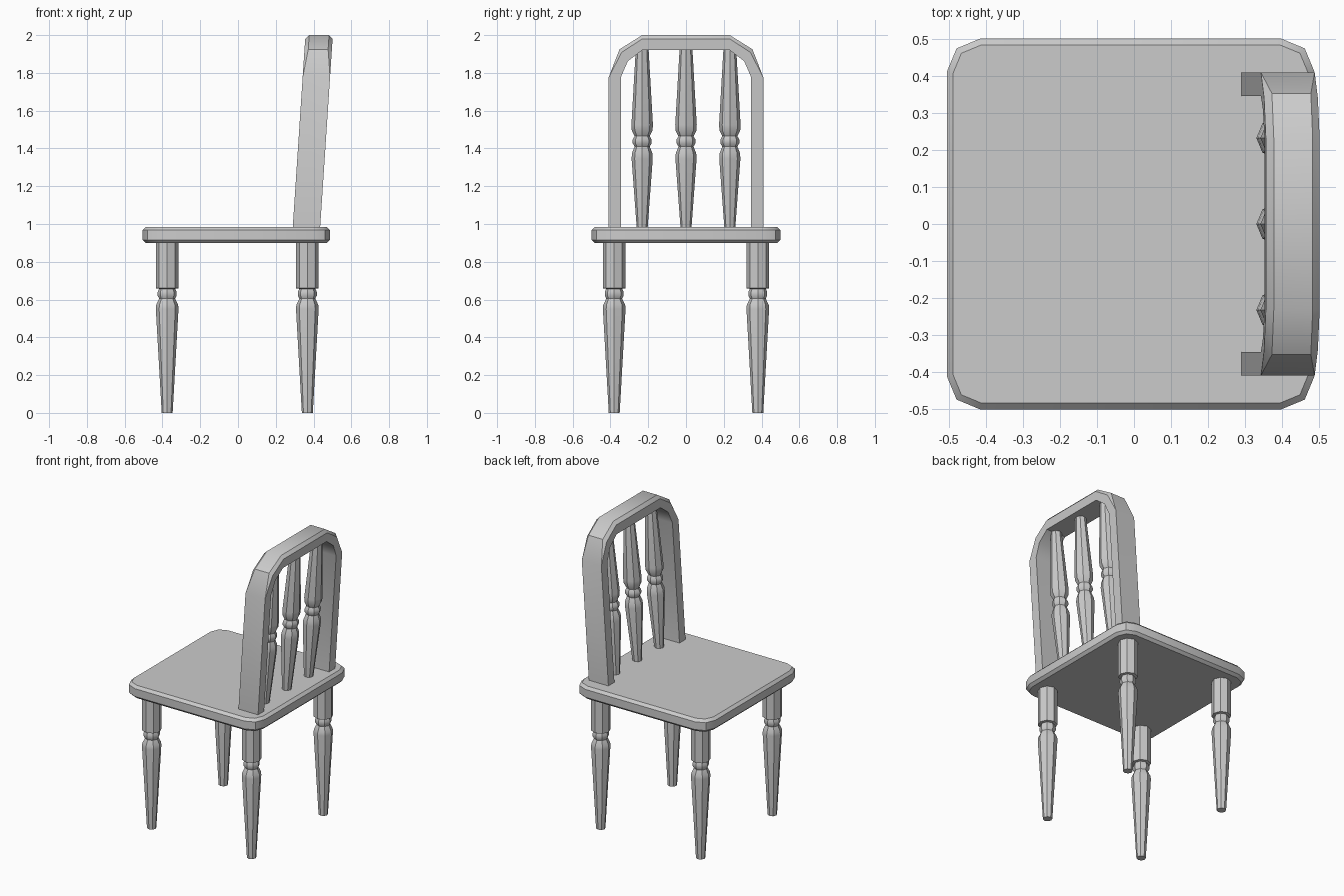
import bpy, bmesh, math
from mathutils import Vector

if "Cube" in bpy.data.objects:
    bpy.data.objects.remove(bpy.data.objects["Cube"])

LEAN = 0.066  # backward lean of the backrest per unit of height


def finish(name, bm, angle=35):
    bmesh.ops.remove_doubles(bm, verts=bm.verts, dist=1e-5)
    bmesh.ops.recalc_face_normals(bm, faces=bm.faces)
    me = bpy.data.meshes.new(name)
    bm.to_mesh(me)
    bm.free()
    for p in me.polygons:
        p.use_smooth = True
    me.set_sharp_from_angle(angle=math.radians(angle))
    ob = bpy.data.objects.new(name, me)
    bpy.context.collection.objects.link(ob)
    return ob


def skin(bm, rings):
    """Join consecutive closed rings and cap both ends."""
    rings = [[bm.verts.new(p) for p in ring] for ring in rings]
    n = len(rings[0])
    for a, b in zip(rings, rings[1:]):
        for i in range(n):
            j = (i + 1) % n
            bm.faces.new((a[i], a[j], b[j], b[i]))
    bm.faces.new(rings[0])
    bm.faces.new(rings[-1])


def turned(name, x, y, profile, lean=0.0, sides=8):
    """Eight-sided turned post from (radius, height) pairs."""
    z0 = profile[0][1]
    rings = [[(x + lean * (z - z0) + r * math.cos(k * math.tau / sides),
               y + r * math.sin(k * math.tau / sides), z)
              for k in range(sides)] for r, z in profile]
    bm = bmesh.new()
    skin(bm, rings)
    return finish(name, bm)


# Seat: slab with rounded corners and a chamfered rim
bm = bmesh.new()
bmesh.ops.create_cube(bm, size=1)
for v in bm.verts:
    v.co = Vector((v.co.x * 0.992 - 0.009, v.co.y, v.co.z * 0.086 + 0.942))
upright = [e for e in bm.edges if abs(e.verts[0].co.z - e.verts[1].co.z) > 0.01]
bmesh.ops.bevel(bm, geom=upright, offset=0.09, segments=2, profile=0.5, affect='EDGES')
rim = [e for e in bm.edges if abs(e.verts[0].co.z - e.verts[1].co.z) < 0.01]
bmesh.ops.bevel(bm, geom=rim, offset=0.017, segments=1, affect='EDGES')
finish("seat", bm)

# Legs
leg = [(0.029, 0), (0.06, 0.55), (0.058, 0.572), (0.042, 0.605), (0.05, 0.62),
       (0.05, 0.64), (0.043, 0.657), (0.06, 0.66), (0.06, 0.905)]
for x, row in ((-0.375, "left"), (0.367, "right")):
    for y, side in ((-0.38, "front"), (0.38, "back")):
        turned(f"{side}_{row}_leg", x, y, leg)

# Backrest spindles
spindle = [(0.029, 0.98), (0.056, 1.345), (0.054, 1.375), (0.04, 1.41), (0.05, 1.427),
           (0.05, 1.447), (0.04, 1.465), (0.055, 1.495), (0.057, 1.525), (0.034, 1.925)]
for i, y in enumerate((-0.232, 0, 0.232)):
    turned(f"back_spindle_{i + 1}", 0.362, y, spindle, LEAN)

# Backrest arch: outer (y, z), inner (y, z), chamfer on the outer edges
half = [((0.409, 0.98), (0.345, 0.98), 0),
        ((0.409, 1.777), (0.345, 1.777), 0),
        ((0.352, 1.925), (0.308, 1.862), 0.02),
        ((0.232, 2.0), (0.232, 1.92), 0.02)]
path = half + [((-o[0], o[1]), (-i[0], i[1]), c) for o, i, c in reversed(half)]
rings = []
for o, i, c in path:
    o, i = Vector(o), Vector(i)
    low = o + (i - o).normalized() * c
    section = [(0.29, i), (0.29, low), (0.29 + c, o), (0.435 - c, o), (0.435, low), (0.435, i)]
    rings.append([(x + LEAN * (p.y - 0.985), p.x, p.y) for x, p in section])
bm = bmesh.new()
skin(bm, rings)
finish("back_arch", bm)
